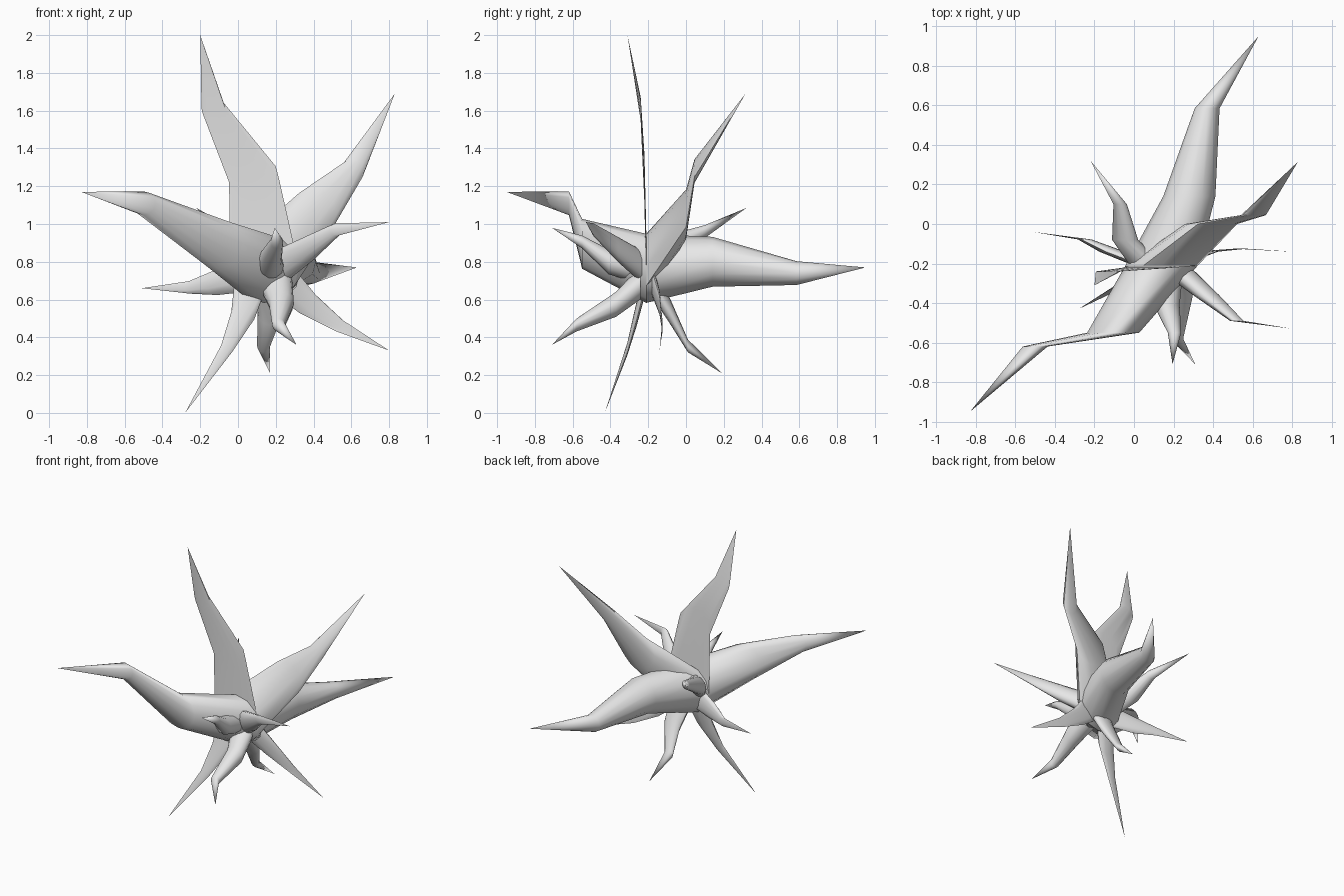
import bpy, bmesh, math

if "Cube" in bpy.data.objects:
    bpy.data.objects.remove(bpy.data.objects["Cube"])

SIDES = 12
grey = bpy.data.materials.new("pale_grey")
grey.diffuse_color = (0.8, 0.8, 0.8, 1)
grey.use_nodes = True
grey.node_tree.nodes["Principled BSDF"].inputs["Base Color"].default_value = grey.diffuse_color


def spike(name, base, bulge, knee, tip, radii):
    """Loft upright rings (all parallel to the XZ plane) up to a sharp point."""
    bm = bmesh.new()
    rings = []
    for (x, y, z), r in zip((base, bulge, knee), radii):
        ring = []
        for i in range(SIDES):
            a = 2 * math.pi * i / SIDES
            ring.append(bm.verts.new((x + r * math.cos(a), y, z + r * math.sin(a))))
        rings.append(ring)
    point = bm.verts.new(tip)
    for i in range(SIDES):
        j = (i + 1) % SIDES
        for lo, hi in zip(rings, rings[1:]):
            bm.faces.new((lo[i], lo[j], hi[j], hi[i]))
        bm.faces.new((rings[-1][i], rings[-1][j], point))
    bmesh.ops.recalc_face_normals(bm, faces=bm.faces)
    mesh = bpy.data.meshes.new(name)
    bm.to_mesh(mesh)
    bm.free()
    mesh.materials.append(grey)
    obj = bpy.data.objects.new(name, mesh)
    bpy.context.collection.objects.link(obj)
    bpy.ops.object.select_all(action='DESELECT')
    obj.select_set(True)
    bpy.context.view_layer.objects.active = obj
    bpy.ops.object.shade_smooth_by_angle(angle=math.radians(50))


# Large spikes share one base ring
HUB = (0.14, -0.21, 0.765)
BIG = (0.183, 0.132, 0.063)
large = {
    "upper_spike": ((0.085, -0.22, 1.24), (-0.13, -0.24, 1.61), (-0.2, -0.31, 2.0)),
    "upper_right_spike": ((0.39, 0.0, 1.05), (0.605, 0.045, 1.28), (0.83, 0.315, 1.69)),
    "front_left_spike": ((-0.105, -0.55, 0.895), (-0.5, -0.62, 1.11), (-0.83, -0.95, 1.17)),
    "back_spike": ((0.28, 0.14, 0.80), (0.37, 0.585, 0.74), (0.63, 0.95, 0.77)),
}
for name, (bulge, knee, tip) in large.items():
    spike(name, HUB, bulge, knee, tip, BIG)

# Small spikes sprout around the hub
SMALL = (0.088, 0.066, 0.034)
small = {
    "right_front_spike": ((0.21, -0.23, 0.77), (0.365, -0.36, 0.865), (0.52, -0.49, 0.97), (0.8, -0.53, 1.01)),
    "right_low_spike": ((0.23, -0.18, 0.71), (0.36, -0.14, 0.585), (0.54, -0.125, 0.46), (0.8, -0.14, 0.33)),
    "left_low_spike": ((0.07, -0.22, 0.7), (0.03, -0.26, 0.53), (-0.06, -0.31, 0.34), (-0.28, -0.43, 0.0)),
    "back_low_spike": ((0.16, -0.17, 0.69), (0.17, -0.08, 0.53), (0.135, 0.01, 0.355), (0.17, 0.19, 0.21)),
    "front_low_spike": ((0.2, -0.24, 0.69), (0.23, -0.37, 0.575), (0.215, -0.58, 0.465), (0.31, -0.71, 0.36)),
    "left_spike": ((0.06, -0.2, 0.73), (-0.11, -0.14, 0.69), (-0.25, -0.078, 0.665), (-0.51, -0.04, 0.66)),
    "back_left_spike": ((0.06, -0.2, 0.8), (-0.045, -0.08, 0.88), (-0.07, 0.1, 0.96), (-0.22, 0.32, 1.085)),
    "front_spike": ((0.16, -0.24, 0.77), (0.165, -0.41, 0.80), (0.205, -0.55, 0.905), (0.195, -0.71, 0.98)),
}
for name, (base, bulge, knee, tip) in small.items():
    spike(name, base, bulge, knee, tip, SMALL)
